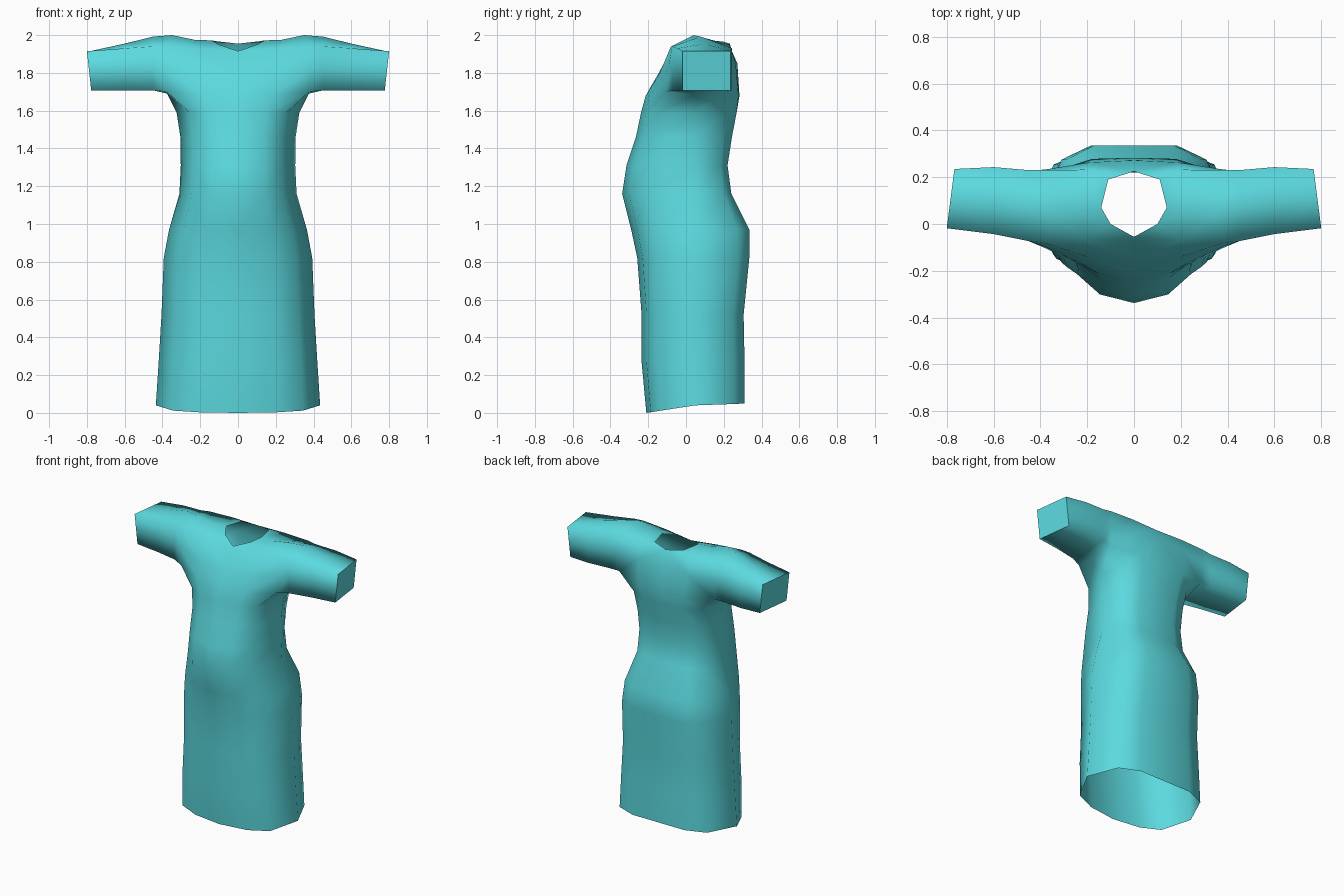
import bpy, bmesh

if "Cube" in bpy.data.objects:
    bpy.data.objects.remove(bpy.data.objects["Cube"])

teal = bpy.data.materials.new("teal fabric")
teal.diffuse_color = (0.105, 0.70, 0.74, 1)
teal.use_nodes = True
teal.node_tree.nodes["Principled BSDF"].inputs["Base Color"].default_value = teal.diffuse_color

bm = bmesh.new()


def points(coords):
    return [bm.verts.new(c) for c in coords]


def bridge(a, b, closed=False):
    """Quads between two equally long strips of vertices."""
    n = len(a)
    for i in range(n if closed else n - 1):
        j = (i + 1) % n
        bm.faces.new((a[i], a[j], b[j], b[i]))


# Skirt and bodice: half rings from centre front to centre back
# (height, half width, front depth, back depth)
levels = [(0.27, 0.42, -0.235, 0.31), (0.52, 0.405, -0.235, 0.305),
          (0.82, 0.393, -0.258, 0.335), (0.97, 0.365, -0.29, 0.335),
          (1.16, 0.31, -0.338, 0.24), (1.31, 0.303, -0.315, 0.22),
          (1.46, 0.305, -0.265, 0.243), (1.59, 0.325, -0.238, 0.268)]


def half_ring(w, f, b, zs):
    xy = [(0, f), (0.47 * w, f * 0.89), (0.79 * w, f * 0.63), (w, 0.05),
          (0.79 * w, b * 0.82), (0.47 * w, b), (0, b)]
    return points([(x, y, z) for (x, y), z in zip(xy, zs)])


rings = [half_ring(0.435, -0.21, 0.31, (0.0, 0.003, 0.012, 0.04, 0.047, 0.05, 0.05))]
rings += [half_ring(w, f, b, [z] * 7) for z, w, f, b in levels]
chest = points([(0, -0.213, 1.68), (0.18, -0.192, 1.68), (0.375, -0.105, 1.70),
                (0.375, 0.06, 1.69),
                (0.375, 0.215, 1.70), (0.18, 0.278, 1.68), (0, 0.283, 1.68)])
rings.append(chest)
for lower, upper in zip(rings, rings[1:]):
    bridge(lower, upper)

# Neckline from front to back
neck = points([(0, -0.055, 1.915), (0.10, 0.0, 1.95), (0.14, 0.07, 1.972),
               (0.11, 0.19, 1.967), (0, 0.225, 1.955)])

# Upper chest and upper back panels
front_mid = points([(0, -0.15, 1.79), (0.19, -0.143, 1.79), (0.385, -0.095, 1.82)])
front_top = [neck[0]] + points([(0.20, -0.072, 1.93), (0.385, -0.08, 1.94)])
back_mid = points([(0, 0.272, 1.85), (0.19, 0.263, 1.85), (0.385, 0.232, 1.83)])
back_top = [neck[4]] + points([(0.21, 0.232, 1.955), (0.385, 0.23, 1.95)])
bridge(chest[:3], front_mid)
bridge(front_mid, front_top)
bridge(back_mid, [chest[6], chest[5], chest[4]])
bridge(back_top, back_mid)

# Shoulder between neckline and armhole
ridge = points([(0.23, 0.05, 1.975), (0.35, 0.04, 2.0)])
bridge(front_top[1:], ridge)
bridge(ridge, back_top[1:])
bm.faces.new((neck[0], front_top[1], neck[1]))
bm.faces.new((neck[1], front_top[1], ridge[0], neck[2]))
bm.faces.new((neck[2], ridge[0], back_top[1], neck[3]))
bm.faces.new((neck[3], back_top[1], neck[4]))

# Sleeve: loops from armhole to cuff, then a closed cuff
armhole = [chest[3], chest[2], front_mid[2], front_top[2], ridge[1],
           back_top[2], back_mid[2], chest[4]]


def sleeve_loop(x, front, back, bottom, corner, top, lean=0.0, skew=0.0):
    mid, half = (front + back) / 2, (bottom + corner) / 2
    yz = [(mid, bottom), (front, bottom), (front, half), (front, corner),
          (mid, top), (back, corner), (back, half), (back, bottom)]
    return points([(x - lean * (corner - z) - skew * (y - front), y, z) for y, z in yz])


loops = [armhole,
         sleeve_loop(0.45, -0.073, 0.23, 1.708, 1.94, 1.992),
         sleeve_loop(0.60, -0.043, 0.243, 1.708, 1.93, 1.955),
         sleeve_loop(0.80, -0.018, 0.235, 1.708, 1.915, 1.915, 0.11, 0.13)]
for inner, outer in zip(loops, loops[1:]):
    bridge(inner, outer, closed=True)
cuff = bm.faces.new(loops[-1])

# Smooth cloth with a crisp cuff edge
bmesh.ops.recalc_face_normals(bm, faces=bm.faces)
if cuff.normal.x < 0:
    bmesh.ops.reverse_faces(bm, faces=bm.faces)
for face in bm.faces:
    face.smooth = True
for edge in cuff.edges:
    edge.smooth = False

mesh = bpy.data.meshes.new("dress")
bm.to_mesh(mesh)
bm.free()
mesh.materials.append(teal)
dress = bpy.data.objects.new("dress", mesh)
bpy.context.collection.objects.link(dress)

# Other half
mirror = dress.modifiers.new("mirror", 'MIRROR')
mirror.use_clip = True
mirror.merge_threshold = 0.001
